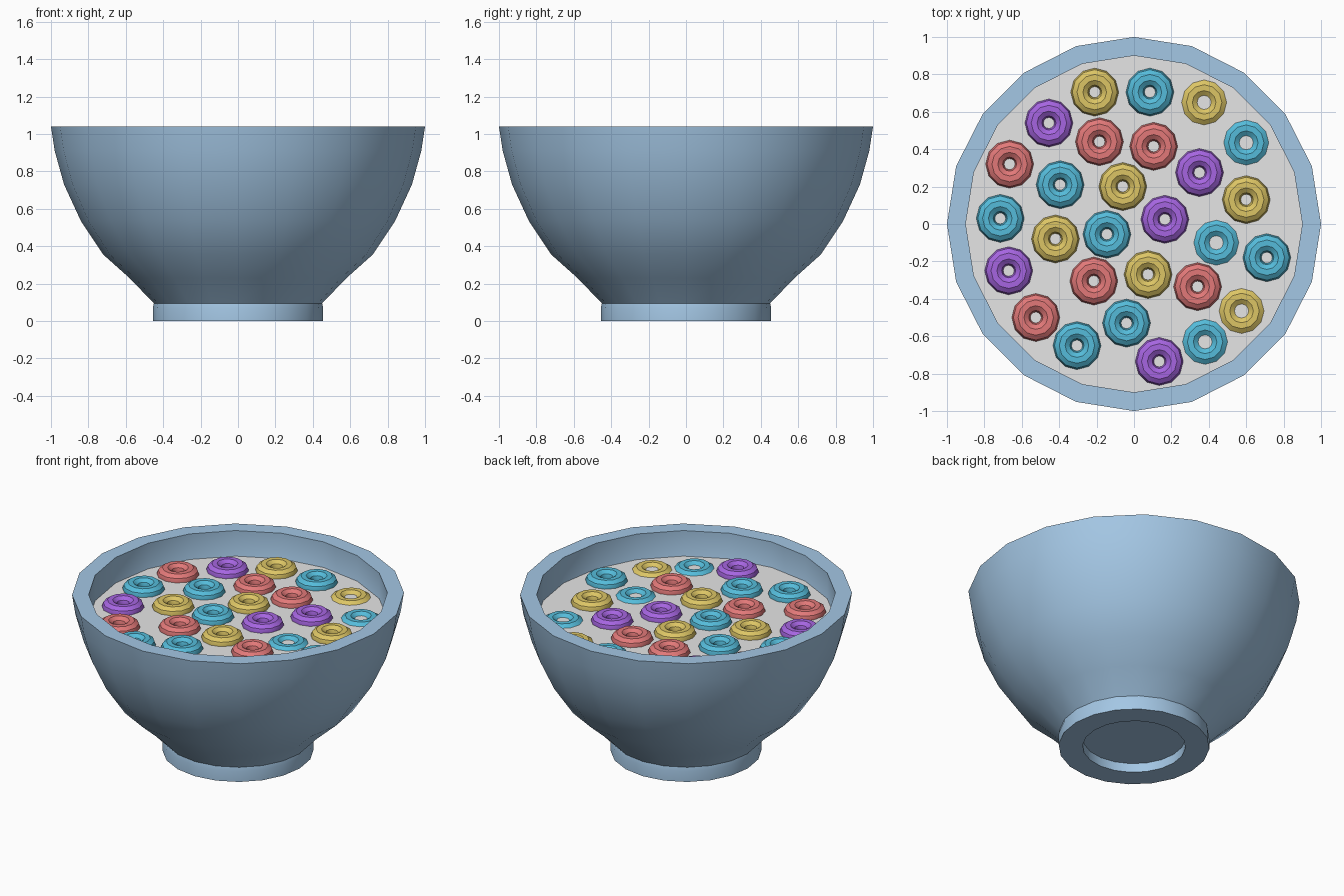
import bpy, bmesh, math

if "Cube" in bpy.data.objects:
    bpy.data.objects.remove(bpy.data.objects["Cube"])

SIDES = 20
MILK_Z = 0.87


def material(name, rgb):
    m = bpy.data.materials.new(name)
    m.diffuse_color = (*rgb, 1.0)
    m.use_nodes = True
    m.node_tree.nodes["Principled BSDF"].inputs["Base Color"].default_value = m.diffuse_color
    return m


def finish(name, bm, mat):
    bmesh.ops.recalc_face_normals(bm, faces=bm.faces)
    me = bpy.data.meshes.new(name)
    bm.to_mesh(me)
    bm.free()
    me.materials.append(mat)
    ob = bpy.data.objects.new(name, me)
    bpy.context.collection.objects.link(ob)
    bpy.ops.object.select_all(action='DESELECT')
    ob.select_set(True)
    bpy.context.view_layer.objects.active = ob
    bpy.ops.object.shade_smooth_by_angle(angle=math.radians(35))
    return ob


def ring_verts(bm, r, z, n):
    return [bm.verts.new((r * math.cos(2 * math.pi * i / n),
                          r * math.sin(2 * math.pi * i / n), z)) for i in range(n)]


def lathe(name, profile, mat):
    """Revolve (radius, height) points and cap both ends."""
    bm = bmesh.new()
    rings = [ring_verts(bm, r, z, SIDES) for r, z in profile]
    for a, b in zip(rings, rings[1:]):
        for i in range(SIDES):
            j = (i + 1) % SIDES
            bm.faces.new((a[i], a[j], b[j], b[i]))
    bm.faces.new(rings[0])
    bm.faces.new(rings[-1])
    return finish(name, bm, mat)


def torus(name, x, y, z, mat, major=0.079, minor=0.051, n=12, m=10):
    bm = bmesh.new()
    loops = []
    for k in range(m):
        t = 2 * math.pi * k / m
        loops.append(ring_verts(bm, major + minor * math.cos(t), minor * math.sin(t), n))
    for k in range(m):
        a, b = loops[k], loops[(k + 1) % m]
        for i in range(n):
            j = (i + 1) % n
            bm.faces.new((a[i], a[j], b[j], b[i]))
    ob = finish(name, bm, mat)
    ob.location = (x, y, z)


glaze = material("blue_glaze", (0.37, 0.57, 0.78))
milk = material("milk_white", (0.79, 0.79, 0.79))
yellow = material("yellow_cereal", (0.72, 0.56, 0.13))
blue = material("blue_cereal", (0.09, 0.50, 0.70))
purple = material("purple_cereal", (0.38, 0.13, 0.75))
red = material("red_cereal", (0.76, 0.19, 0.19))

# Bowl: recessed underside, foot, outer wall, rim, inner wall and floor
lathe("bowl", [(0.31, 0.06), (0.31, 0.0), (0.455, 0.0), (0.455, 0.07), (0.45, 0.095),
               (0.58, 0.23), (0.72, 0.355), (0.84, 0.535), (0.93, 0.73), (0.98, 0.91),
               (1.0, 1.04), (0.9, 1.04), (0.9, 0.86), (0.84, 0.73), (0.75, 0.55),
               (0.64, 0.40), (0.5, 0.27), (0.35, 0.18)], glaze)

# Milk surface
bm = bmesh.new()
bm.faces.new(ring_verts(bm, 0.9, MILK_Z, SIDES))
finish("milk", bm, milk)

# Floating cereal rings
floating = {
    "yellow": (yellow, [(-.21, .705), (.6, .13), (-.06, .20), (-.42, -.08),
                        (.075, -.27)]),
    "blue": (blue, [(.085, .705), (-.395, .21), (-.715, .03), (-.145, -.055),
                    (.71, -.18), (-.04, -.53), (-.305, -.65)]),
    "purple": (purple, [(-.455, .54), (.35, .275), (.165, .025), (-.67, -.25),
                        (.135, -.735)]),
    "red": (red, [(-.665, .32), (-.185, .44), (.105, .415), (-.215, -.305),
                  (.34, -.335), (-.525, -.5)]),
}
# Rings sitting deeper in the milk
sunken = {
    "yellow": (yellow, [(.375, .65), (.575, -.465)]),
    "blue": (blue, [(.60, .435), (.44, -.10), (.38, -.63)]),
}
for group, label, dz in ((floating, "floating", -0.005), (sunken, "sunken", -0.03)):
    for colour, (mat, spots) in group.items():
        for i, (x, y) in enumerate(spots):
            torus(f"{label}_{colour}_cereal_{i + 1}", x, y, MILK_Z + dz, mat)
